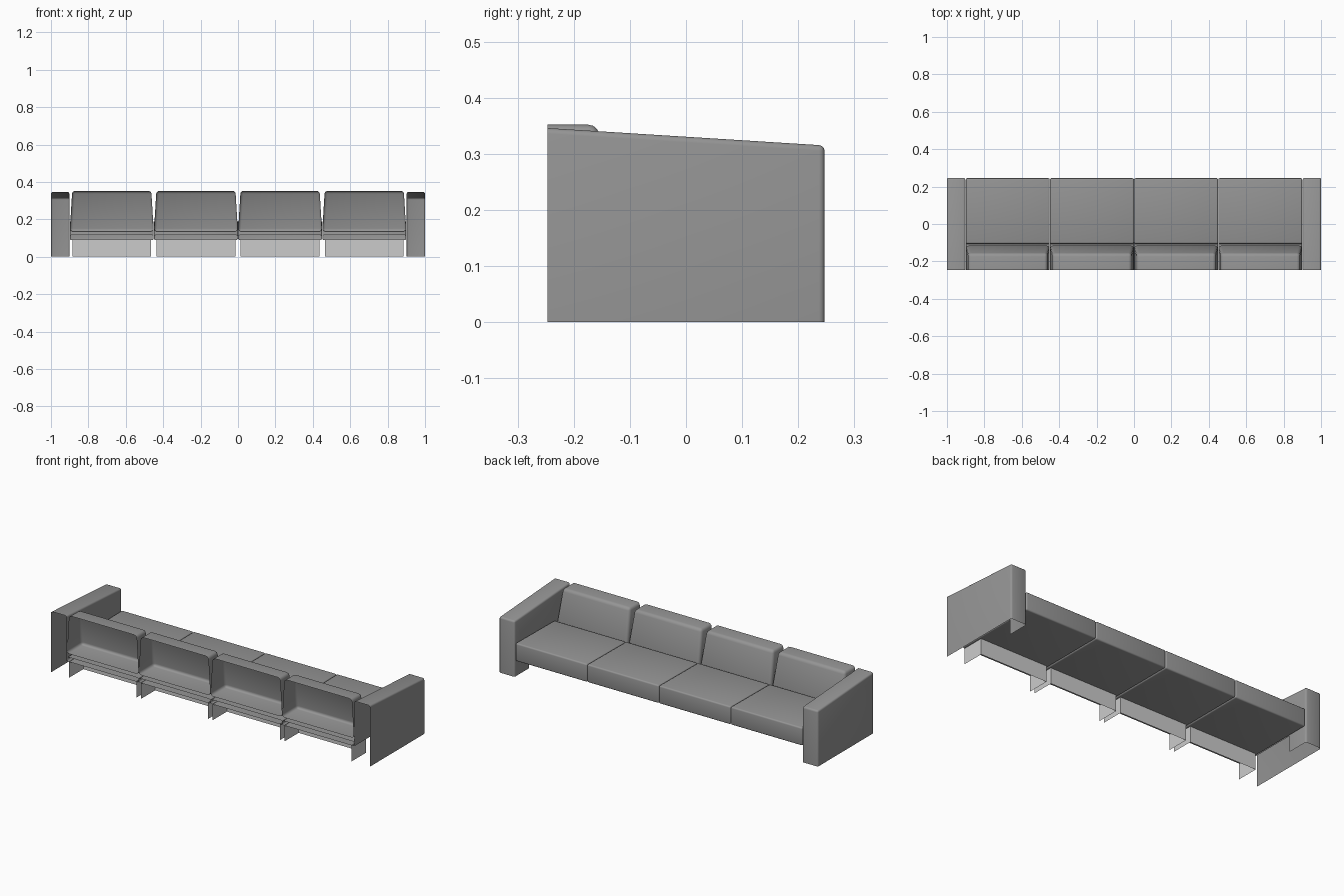
import bpy, bmesh, math

if "Cube" in bpy.data.objects:
    bpy.data.objects.remove(bpy.data.objects["Cube"])

BACK = -0.247

# Dark grey upholstery; the plinths stay plain
fabric = bpy.data.materials.new("upholstery")
fabric.diffuse_color = (0.3, 0.3, 0.3, 1)
fabric.use_nodes = True
fabric.node_tree.nodes["Principled BSDF"].inputs["Base Color"].default_value = fabric.diffuse_color


def finish(name, bm, material=None):
    me = bpy.data.meshes.new(name)
    bm.to_mesh(me)
    bm.free()
    if material:
        me.materials.append(material)
    ob = bpy.data.objects.new(name, me)
    bpy.context.collection.objects.link(ob)
    bpy.ops.object.select_all(action='DESELECT')
    ob.select_set(True)
    bpy.context.view_layer.objects.active = ob
    bpy.ops.object.shade_smooth_by_angle(angle=math.radians(35))
    return ob


def shell(name, profile, x0, x1, inset=lambda z: 0, skip=(), round_by=0.01,
          notch=None, mirror=False):
    """Rounded prism from a (y, z) profile between x0 and x1; skipped profile edges stay open.
    inset(z) narrows the sides; notch replaces the last profile point of the x0 wall."""
    bm = bmesh.new()
    a = [bm.verts.new((x0 + inset(z), y, z)) for y, z in profile]
    b = [bm.verts.new((x1 - inset(z), y, z)) for y, z in profile]
    n = len(profile)
    for i in range(n):
        if i not in skip:
            j = (i + 1) % n
            bm.faces.new((a[i], a[j], b[j], b[i]))
    bm.faces.new(b)
    wall = a[:-1] + [bm.verts.new((x0, y, z)) for y, z in notch] if notch else a
    bm.faces.new(wall[::-1])
    bmesh.ops.delete(bm, geom=[v for v in bm.verts if not v.link_faces], context='VERTS')
    if mirror:
        for v in bm.verts:
            v.co.x *= -1
    bmesh.ops.recalc_face_normals(bm, faces=bm.faces)
    # an open shell may come out inside-out: the outermost wall must face away from the part
    outer = max(bm.faces, key=lambda f: f.calc_center_median().x)
    if outer.normal.x < 0:
        bmesh.ops.reverse_faces(bm, faces=bm.faces)
    edges = [e for e in bm.edges if len(e.link_faces) == 2]
    bmesh.ops.bevel(bm, geom=edges, offset=round_by, segments=3, profile=0.5,
                    affect='EDGES', clamp_overlap=True)
    return finish(name, bm, fabric)


# Arms: sloping top, open at the back and underneath, inner wall cut away below the seat
arm_profile = [(BACK, 0.346), (0.247, 0.315), (0.247, 0), (BACK, 0)]
for name, mirror in (("arm_right", False), ("arm_left", True)):
    shell(name, arm_profile, 0.902, 1.0, skip=(2, 3), mirror=mirror,
          notch=[(0.12, 0), (0.12, 0.09), (BACK, 0.09)])

# Four identical sections
seat_profile = [(BACK, 0.115), (-0.105, 0.115), (-0.105, 0.188), (0.245, 0.192),
                (0.245, 0.09), (BACK, 0.09)]
back_profile = [(BACK, 0.352), (-0.158, 0.352), (-0.112, 0.135), (BACK, 0.135)]
for k in range(4):
    cx = -0.675 + 0.45 * k
    # Seat cushion with a thin ledge running under the back cushion
    shell(f"seat_{k + 1}", seat_profile, cx - 0.2245, cx + 0.2245, skip=(5,), round_by=0.008)
    # Back cushion, leaning and narrowing towards the top, hollow behind
    shell(f"back_cushion_{k + 1}", back_profile, cx - 0.2245, cx + 0.2245,
          inset=lambda z: 0.013 * (z - 0.135) / 0.217, skip=(3,), round_by=0.016)
    # Plinth: one front panel and two side panels
    bm = bmesh.new()
    path = [(cx - 0.211, BACK), (cx - 0.211, -0.12), (cx + 0.211, -0.12), (cx + 0.211, BACK)]
    low = [bm.verts.new((x, y, 0)) for x, y in path]
    top = [bm.verts.new((x, y, 0.092)) for x, y in path]
    for i in range(3):
        bm.faces.new((low[i], top[i], top[i + 1], low[i + 1]))
    finish(f"plinth_{k + 1}", bm)
